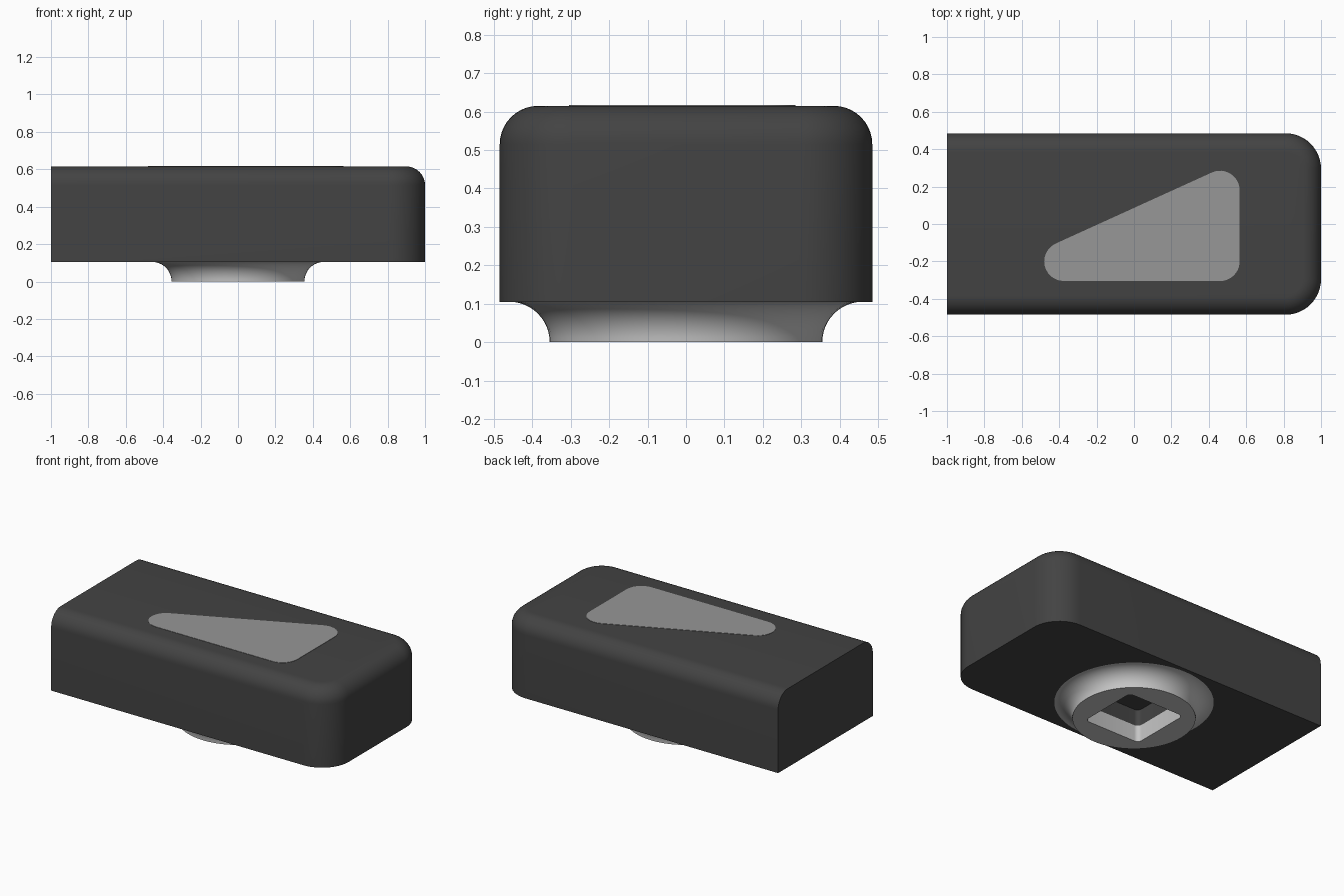
import bpy, bmesh, math

if "Cube" in bpy.data.objects:
    bpy.data.objects.remove(bpy.data.objects["Cube"])

Z0, Z1 = 0.105, 0.615     # underside and top of the body
HALF_Y = 0.485
CORNER, FILLET = 0.19, 0.1


def material(name, value):
    m = bpy.data.materials.new(name)
    m.diffuse_color = (value, value, value, 1)
    m.use_nodes = True
    m.node_tree.nodes["Principled BSDF"].inputs["Base Color"].default_value = m.diffuse_color
    return m


dark = material("dark grey", 0.056)
mid = material("mid grey", 0.31)
light = material("light grey", 0.56)


def arc(cx, cy, r, a0, a1, n):
    """Points along an arc, angles in degrees."""
    return [(cx + r * math.cos(math.radians(a0 + (a1 - a0) * i / n)),
             cy + r * math.sin(math.radians(a0 + (a1 - a0) * i / n))) for i in range(n + 1)]


def loft(name, layers, mat=None):
    """Closed solid through (outline, height) layers with equal point counts."""
    bm = bmesh.new()
    rings = [[bm.verts.new((x, y, z)) for x, y in outline] for outline, z in layers]
    n = len(rings[0])
    for lo, hi in zip(rings, rings[1:]):
        for i in range(n):
            j = (i + 1) % n
            bm.faces.new((lo[i], lo[j], hi[j], hi[i]))
    bm.faces.new(rings[0][::-1])
    bm.faces.new(rings[-1])
    bmesh.ops.recalc_face_normals(bm, faces=bm.faces)
    mesh = bpy.data.meshes.new(name)
    bm.to_mesh(mesh)
    bm.free()
    ob = bpy.data.objects.new(name, mesh)
    bpy.context.collection.objects.link(ob)
    if mat:
        mesh.materials.append(mat)
    return ob


def finish(ob, cutter=None):
    """Cut the socket if asked, then smooth the rounded faces."""
    bpy.ops.object.select_all(action='DESELECT')
    bpy.context.view_layer.objects.active = ob
    ob.select_set(True)
    if cutter:
        mod = ob.modifiers.new("socket", 'BOOLEAN')
        mod.operation = 'DIFFERENCE'
        mod.solver = 'EXACT'
        mod.object = cutter
        bpy.ops.object.modifier_apply(modifier=mod.name)
    bpy.ops.object.shade_smooth_by_angle(angle=math.radians(30))


def body_outline(d):
    """Body plan, moved in by d on all sides but the flat left end."""
    c, r = 1 - CORNER, CORNER - d
    y = HALF_Y - CORNER
    return ([(-1, -HALF_Y + d)] + arc(c, -y, r, -90, 0, 12)
            + arc(c, y, r, 0, 90, 12) + [(-1, HALF_Y - d)])


# Square socket with rounded corners, from below the base up into the body
s, r = 0.17, 0.03
square = [p for k, (x, y) in enumerate([(s, s), (-s, s), (-s, -s), (s, -s)])
          for p in arc(x, y, r, 90 * k, 90 * k + 90, 6)]
socket = loft("socket_cutter", [(square, -0.1), (square, 0.21)])
socket.hide_render = True

# Body: rounded right end, filleted top edge, flat left end
fillet = [(body_outline(FILLET - x), Z1 - FILLET + y)
          for x, y in arc(0, 0, FILLET, 0, 90, 10)]
body = loft("body", [(body_outline(0), Z0)] + fillet, dark)
finish(body, socket)

# Base: round foot with a concave flare
foot = loft("flared_base", [(arc(0, 0, 0.46 + x, 0, 360 - 360 / 72, 71), z)
                            for x, z in arc(0, 0, Z0, 180, 90, 12)], light)
finish(foot, socket)

# Marker: rounded triangle lying on the top
slope = math.degrees(math.atan2(0.38, 0.835))
tri = (arc(-0.375, -0.2, 0.105, 90 + slope, 270, 12)
       + arc(0.46, -0.2, 0.105, 270, 360, 10)
       + arc(0.46, 0.18, 0.105, 0, 90 + slope, 12))
marker = loft("top_marker", [(tri, Z1 - 0.003), (tri, Z1 + 0.002)], mid)
finish(marker)

bpy.data.objects.remove(socket)
